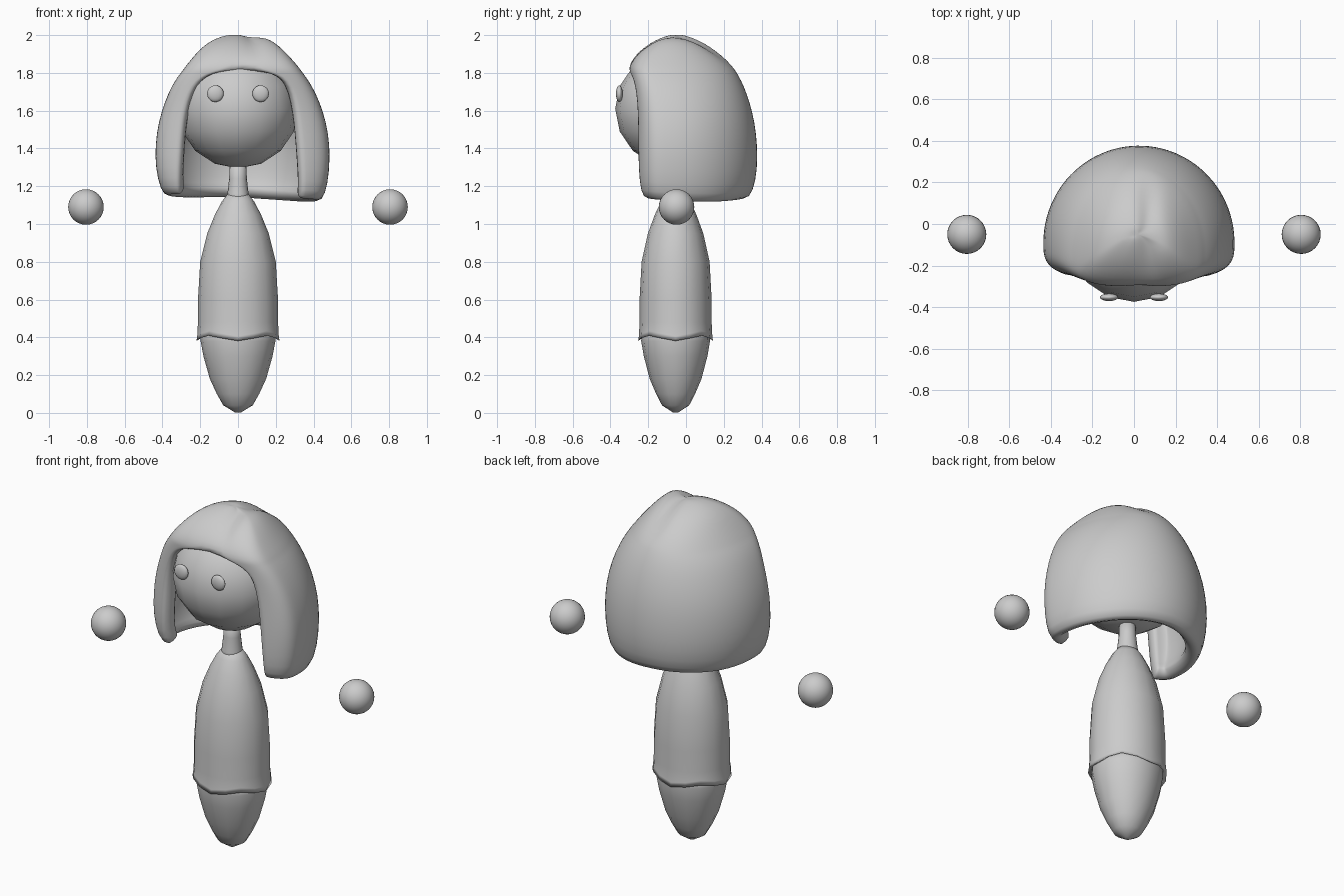
import bpy, bmesh, math

if "Cube" in bpy.data.objects:
    bpy.data.objects.remove(bpy.data.objects["Cube"])

gray = bpy.data.materials.new("plain gray")
gray.diffuse_color = (0.6, 0.6, 0.6, 1)
gray.use_nodes = True
gray.node_tree.nodes["Principled BSDF"].inputs["Base Color"].default_value = gray.diffuse_color


def finish(name, bm, recalc=True):
    if recalc:
        bmesh.ops.recalc_face_normals(bm, faces=bm.faces)
    me = bpy.data.meshes.new(name)
    bm.to_mesh(me)
    bm.free()
    ob = bpy.data.objects.new(name, me)
    bpy.context.collection.objects.link(ob)
    me.materials.append(gray)
    me.shade_smooth()
    return ob


def ball(name, loc, size, u=32, v=16):
    bm = bmesh.new()
    bmesh.ops.create_uvsphere(bm, u_segments=u, v_segments=v, radius=1)
    bmesh.ops.scale(bm, vec=size, verts=bm.verts)
    bmesh.ops.translate(bm, vec=loc, verts=bm.verts)
    return finish(name, bm)


def skin(bm, rows, closed):
    """Bridge equal-length rows of vertices with quads."""
    n = len(rows[0])
    for a, b in zip(rows, rows[1:]):
        for i in range(n if closed else n - 1):
            j = (i + 1) % n
            bm.faces.new((a[i], a[j], b[j], b[i]))


def lathe(name, profile, depth=1.0, y=-0.055, wave=0.0, seg=16):
    """Oval column; the first three rings can be waved to make a hem."""
    bm = bmesh.new()
    rows = []
    for k, (z, r) in enumerate(profile):
        row = []
        for i in range(seg):
            a = 2 * math.pi * i / seg
            dz = -wave * math.cos(4 * a) if k < 3 else 0
            row.append(bm.verts.new((r * math.cos(a), y + r * depth * math.sin(a), z + dz)))
        rows.append(row)
    skin(bm, rows, True)
    bm.faces.new(rows[0])
    bm.faces.new(rows[-1])
    return finish(name, bm)


# Head, eyes and hands
ball("head", (0, -0.055, 1.61), (0.32, 0.32, 0.315), 16, 8)
for side, x in (("left", -1), ("right", 1)):
    ball(side + "_eye", (0.12 * x, -0.353, 1.69), (0.044, 0.018, 0.044), 16, 10)
    ball(side + "_hand", (0.805 * x, -0.05, 1.09), (0.094, 0.094, 0.094))

# Neck, shirt and tapered legs
lathe("neck", [(1.1, 0.065), (1.16, 0.056), (1.24, 0.047), (1.34, 0.043)])
lathe("shirt", [(0.42, 0.18), (0.395, 0.22), (0.42, 0.216), (0.48, 0.212), (0.6, 0.212),
                (0.8, 0.2), (0.95, 0.163), (1.05, 0.122), (1.12, 0.085), (1.165, 0.05)],
      0.9, wave=0.014)
lathe("legs", [(0.002, 0.015), (0.04, 0.078), (0.1, 0.112), (0.18, 0.149),
               (0.3, 0.183), (0.38, 0.198), (0.45, 0.195)], 0.92)

# Bob hair: z, left x, right x, front y, back y, opening left x, opening right x
sections = [
    (1.145, -.375, .425, -.235, .315, -.30, .32),
    (1.19, -.412, .465, -.265, .357, -.31, .33),
    (1.30, -.438, .484, -.272, .379, -.305, .325),
    (1.42, -.439, .488, -.272, .379, -.295, .315),
    (1.54, -.422, .468, -.272, .365, -.285, .305),
    (1.65, -.387, .432, -.278, .337, -.262, .29),
    (1.73, -.352, .392, -.288, .307, -.225, .265),
    (1.78, -.320, .360, -.297, .282, -.17, .215),
    (1.805, -.300, .340, -.302, .267, -.10, .14),
    (1.825, -.286, .327, -.303, .254, None, None),
    (1.87, -.250, .288, -.287, .217, None, None),
    (1.92, -.207, .242, -.242, .157, None, None),
    (1.96, -.160, .195, -.187, .097, None, None),
    (1.985, -.110, .150, -.135, .04, None, None),
    (2.000, -.060, .100, -.09, -.005, None, None),
    (2.004, -.010, .045, -.06, -.035, None, None),
]
COLS, P = 40, 0.62
bm = bmesh.new()
rows = []
for z, left, right, front, back, open_l, open_r in sections:
    cx, half = (left + right) / 2, (right - left) / 2
    cy = front + 0.28 * (back - front)
    t0 = t1 = 0
    if open_l is not None:
        t0 = math.asin(((open_r - cx) / half) ** (1 / P))
        t1 = math.asin(((cx - open_l) / half) ** (1 / P))
    row = []
    for i in range(COLS + 1):
        t = t0 + (2 * math.pi - t0 - t1) * i / COLS
        s, c = math.sin(t), math.cos(t)
        if c > 0:   # squarer front
            x = cx + half * math.copysign(abs(s) ** P, s)
            y = cy - (cy - front) * c ** P
        else:       # round back
            x, y = cx + half * s, cy - (back - cy) * c
        # lower rim towards the back and the right side
        low = max(0, (1.5 - z) / 0.35)
        dz = -low * (0.02 * min(1, max(0, (y + 0.25) / 0.4)) + 0.03 * max(0, x / 0.45))
        # parting groove on the crown
        if z > 1.83:
            dz -= 0.022 * min(1, (z - 1.83) / 0.1) * math.exp(-((x - 0.07) / 0.04) ** 2)
        row.append(bm.verts.new((x, y, z + dz)))
    rows.append(row)
skin(bm, rows, False)
bm.faces.new(rows[-1][:-1])
bmesh.ops.remove_doubles(bm, verts=bm.verts, dist=0.0005)
bmesh.ops.recalc_face_normals(bm, faces=bm.faces)
# the rearmost face must look backwards so the thickness goes inwards
rear = max(bm.faces, key=lambda f: f.calc_center_median().y)
if rear.normal.y < 0:
    bmesh.ops.reverse_faces(bm, faces=bm.faces)
hair = finish("bob_hair", bm, recalc=False)
shell = hair.modifiers.new("thickness", 'SOLIDIFY')
shell.thickness = 0.085
shell.offset = -1
smooth = hair.modifiers.new("rounding", 'SUBSURF')
smooth.levels = smooth.render_levels = 1
